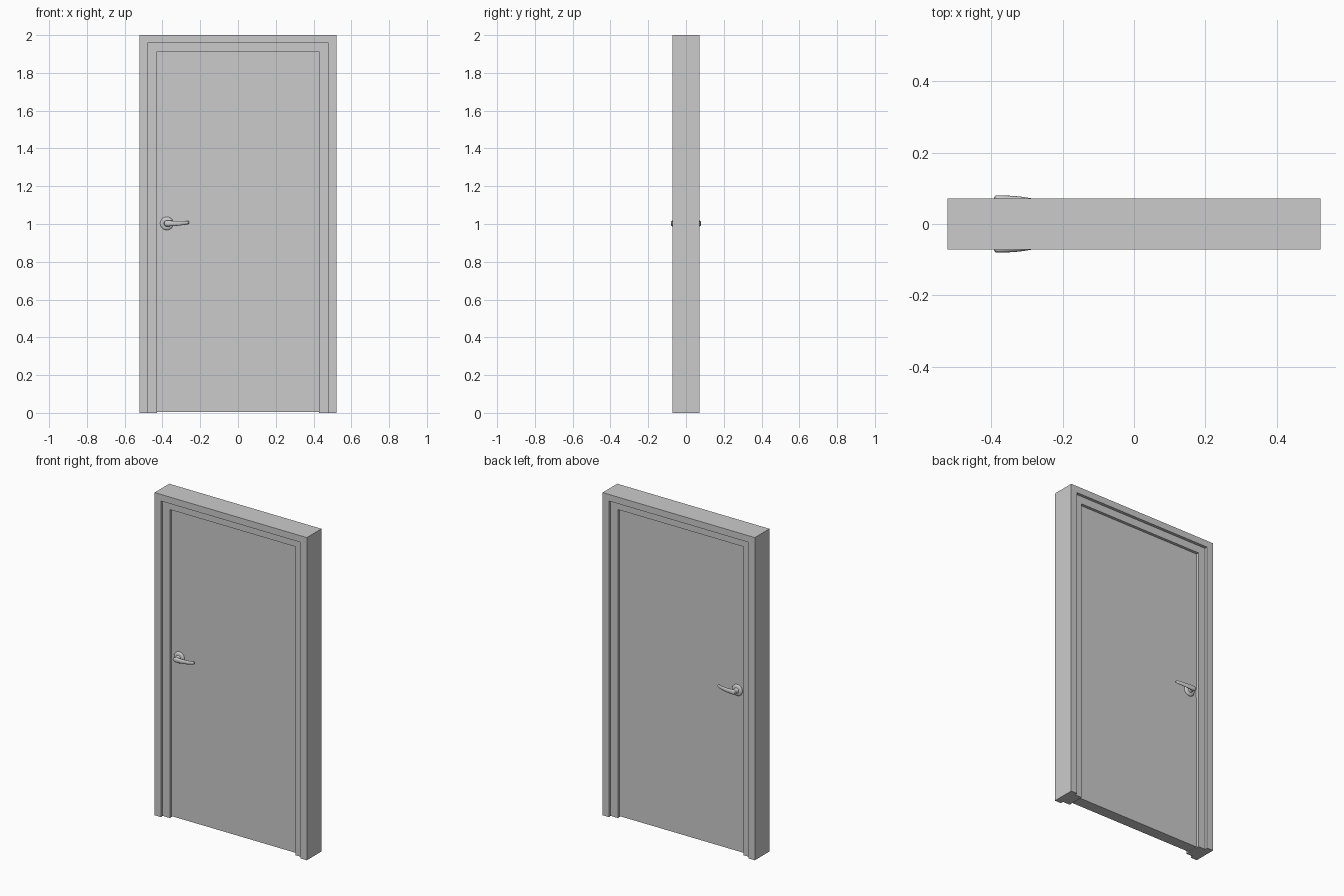
import bpy, bmesh, math

if "Cube" in bpy.data.objects:
    bpy.data.objects.remove(bpy.data.objects["Cube"])


def finish(bm, name, smooth=False, mirror=False):
    bmesh.ops.recalc_face_normals(bm, faces=bm.faces)
    mesh = bpy.data.meshes.new(name)
    bm.to_mesh(mesh)
    bm.free()
    obj = bpy.data.objects.new(name, mesh)
    bpy.context.collection.objects.link(obj)
    if mirror:
        mod = obj.modifiers.new("other_side", 'MIRROR')
        mod.use_axis = (False, True, False)
    if smooth:
        bpy.ops.object.select_all(action='DESELECT')
        bpy.context.view_layer.objects.active = obj
        obj.select_set(True)
        bpy.ops.object.shade_smooth_by_angle(angle=math.radians(40))
    return obj


def loft(name, rings, **kw):
    """Skin a list of equal-length point rings and cap both ends."""
    bm = bmesh.new()
    loops = [[bm.verts.new(p) for p in ring] for ring in rings]
    n = len(loops[0])
    for a, b in zip(loops, loops[1:]):
        for i in range(n):
            j = (i + 1) % n
            bm.faces.new((a[i], a[j], b[j], b[i]))
    bm.faces.new(loops[0])
    bm.faces.new(loops[-1])
    return finish(bm, name, **kw)


def box(name, x0, x1, y0, y1, z0, z1):
    ring = [(x0, y0), (x1, y0), (x1, y1), (x0, y1)]
    return loft(name, [[(x, y, z) for x, y in ring] for z in (z0, z1)])


def turned(name, profile, cx, cz, sides=32):
    """Round part about the y axis; profile is (radius, y)."""
    angles = [2 * math.pi * i / sides for i in range(sides)]
    rings = [[(cx + r * math.cos(a), y, cz + r * math.sin(a)) for a in angles]
             for r, y in profile]
    return loft(name, rings, smooth=True, mirror=True)


HALF_W, HALF_D, HEIGHT = 0.522, 0.0715, 2.0
STEP_D, LEAF_D = 0.053, 0.035

# Stepped frame: mitred profile swept up, across and down (side inset, top inset, y)
half = [(0, 0, HALF_D), (0.043, 0.041, HALF_D), (0.043, 0.041, STEP_D),
        (0.092, 0.088, STEP_D)]
profile = half + [(i, t, -y) for i, t, y in reversed(half)]
stations = []
for side, top in ((-1, 0), (-1, 1), (1, 1), (1, 0)):
    stations.append([(side * (HALF_W - i), y, (HEIGHT - t) * top)
                     for i, t, y in profile])
loft("door_frame", stations)

# Door leaf
box("door_leaf", -0.43, 0.43, -LEAF_D, LEAF_D, 0.005, 1.912)

# Latch plate on the leaf edge
box("latch_plate", -0.432, -0.428, -LEAF_D - 0.001, LEAF_D + 0.001, 0.978, 1.025)

# Round rosette and neck, mirrored to both faces
HX, HZ = -0.377, 1.003
turned("rosette", [(0.035, -0.034), (0.035, -0.039), (0.032, -0.043),
                   (0.024, -0.045), (0.018, -0.046)], HX, HZ)
turned("handle_neck", [(0.017, -0.045), (0.014, -0.049), (0.0125, -0.056),
                       (0.0135, -0.064), (0.014, -0.070)], HX, HZ)

# Curved lever: oval sections (x, y, half thickness, z, half height)
sections = [(-0.392, -0.071, 0.003, 1.003, 0.005),
            (-0.389, -0.072, 0.007, 1.003, 0.011),
            (-0.380, -0.072, 0.0085, 1.003, 0.015),
            (-0.368, -0.0717, 0.0085, 1.003, 0.0155),
            (-0.355, -0.0715, 0.008, 1.003, 0.0145),
            (-0.335, -0.071, 0.0075, 1.003, 0.0135),
            (-0.312, -0.069, 0.007, 1.004, 0.0125),
            (-0.290, -0.066, 0.0065, 1.006, 0.011),
            (-0.272, -0.062, 0.006, 1.007, 0.0095),
            (-0.262, -0.059, 0.005, 1.008, 0.008),
            (-0.259, -0.058, 0.003, 1.008, 0.005)]
angles = [2 * math.pi * i / 20 for i in range(20)]
rings = [[(x, y + ty * math.cos(a), z + tz * math.sin(a)) for a in angles]
         for x, y, ty, z, tz in sections]
loft("handle_lever", rings, smooth=True, mirror=True)
